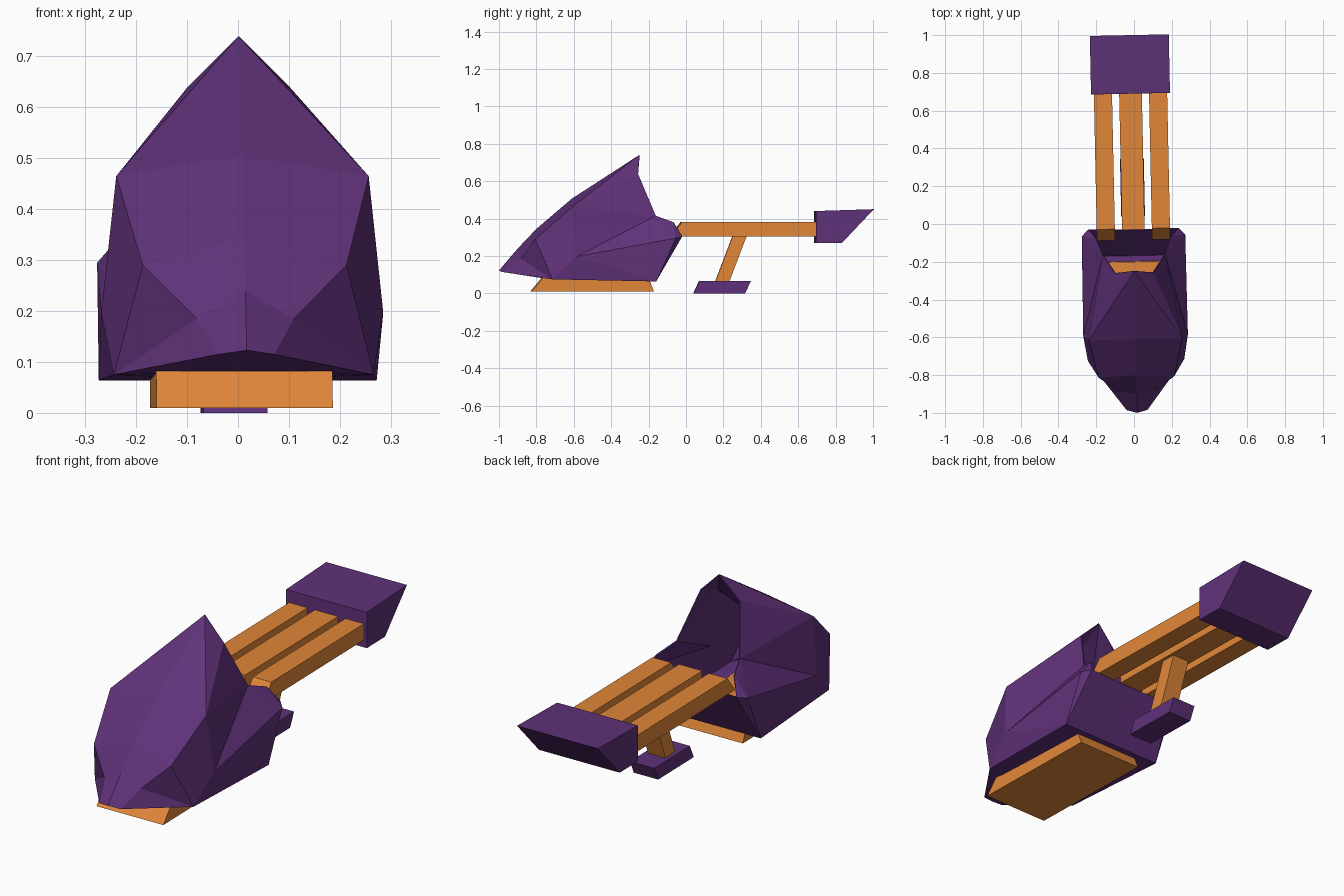
import bpy, bmesh, math

cube = bpy.data.objects.get("Cube")
if cube:
    bpy.data.objects.remove(cube, do_unlink=True)

YAW = math.radians(1.2)


def make_material(name, color):
    m = bpy.data.materials.new(name)
    m.use_nodes = True
    m.diffuse_color = color
    m.node_tree.nodes["Principled BSDF"].inputs["Base Color"].default_value = color
    return m


purple = make_material("purple_paint", (0.115, 0.031, 0.19, 1))
orange = make_material("orange_paint", (0.75, 0.24, 0.04, 1))


def add_object(name, bm, material):
    mesh = bpy.data.meshes.new(name)
    bm.to_mesh(mesh)
    bm.free()
    mesh.materials.append(material)
    obj = bpy.data.objects.new(name, mesh)
    bpy.context.collection.objects.link(obj)
    obj.rotation_euler.z = YAW
    obj.location.x = -0.004
    return obj


def extruded(name, profile, x, half_width, material):
    """Side profile of (y, z) points extruded across x."""
    bm = bmesh.new()
    a = [bm.verts.new((x - half_width, y, z)) for y, z in profile]
    b = [bm.verts.new((x + half_width, y, z)) for y, z in profile]
    bm.faces.new(a)
    bm.faces.new(b[::-1])
    n = len(a)
    for i in range(n):
        j = (i + 1) % n
        bm.faces.new((a[i], b[i], b[j], a[j]))
    bmesh.ops.recalc_face_normals(bm, faces=bm.faces)
    return add_object(name, bm, material)


# Faceted hollow pod: named corner points of the left half
points = {
    "nose": (0, -1, 0.123), "nose_side": (0.055, -0.985, 0.115),
    "low": (0, -0.9, 0.24), "low_side": (0.095, -0.885, 0.185),
    "mid": (0, -0.8, 0.345), "mid_side": (0.2, -0.81, 0.29),
    "brow": (0, -0.61, 0.507), "brow_side": (0.248, -0.61, 0.465),
    "peak": (0, -0.25, 0.74), "shoulder": (0.102, -0.258, 0.638),
    "hip": (0.277, -0.59, 0.197),
    "rim": (0.165, -0.165, 0.415), "rim_rear": (0.2, -0.07, 0.38),
    "cheek": (0.274, -0.06, 0.295), "lip_side": (0.24, -0.025, 0.305),
    "lip": (0, -0.03, 0.303),
    "keel_side": (0.255, -0.72, 0.075), "keel": (0, -0.74, 0.08),
    "heel_side": (0.273, -0.165, 0.064), "heel": (0, -0.165, 0.064),
}
faces = [
    # hood
    "nose nose_side low_side low", "low low_side mid_side mid",
    "mid mid_side brow_side brow", "brow brow_side peak",
    "brow_side shoulder peak",
    # sides
    "nose_side keel_side low_side", "low_side keel_side mid_side",
    "mid_side keel_side hip", "mid_side hip brow_side",
    "brow_side hip rim", "brow_side rim shoulder", "hip cheek rim",
    "hip keel_side heel_side", "hip heel_side cheek",
    "rim cheek rim_rear", "cheek lip_side rim_rear",
    "cheek heel_side lip_side",
    # back plate and belly
    "heel_side heel lip lip_side", "keel_side keel heel heel_side",
    "nose_side nose keel keel_side",
]
bm = bmesh.new()
verts = {k: bm.verts.new(p) for k, p in points.items()}
for f in faces:
    bm.faces.new([verts[k] for k in f.split()])
bmesh.ops.recalc_face_normals(bm, faces=bm.faces)
bm.normal_update()
outer = max(bm.faces, key=lambda f: f.calc_center_median().x)
if outer.normal.x < 0:
    bmesh.ops.reverse_faces(bm, faces=bm.faces)
pod = add_object("pod_shell", bm, purple)
mirror = pod.modifiers.new("mirror", "MIRROR")
mirror.use_clip = True
shell = pod.modifiers.new("thickness", "SOLIDIFY")
shell.thickness = 0.006
shell.offset = -1

# Runner under the pod
extruded("runner", [(-0.83, 0.01), (-0.77, 0.082), (-0.2, 0.075), (-0.175, 0.01)],
         0, 0.173, orange)

# Three beams to the tail
outer_beam = [(-0.085, 0.305), (-0.025, 0.382), (0.69, 0.382), (0.69, 0.305)]
for side, name in ((-1, "right_beam"), (1, "left_beam")):
    extruded(name, outer_beam, side * 0.146, 0.048, orange)
extruded("centre_beam", [(-0.03, 0.305), (-0.03, 0.382), (0.69, 0.382), (0.69, 0.305)],
         0, 0.06, orange)

# Tail block
extruded("tail_block", [(0.69, 0.27), (0.69, 0.44), (1.0, 0.45), (0.83, 0.27)],
         0, 0.209, purple)

# Support strut and foot
extruded("strut", [(0.155, 0.06), (0.25, 0.31), (0.325, 0.31), (0.23, 0.06)],
         0, 0.045, orange)
extruded("foot", [(0.04, 0), (0.07, 0.065), (0.345, 0.065), (0.315, 0)],
         0, 0.063, purple)
